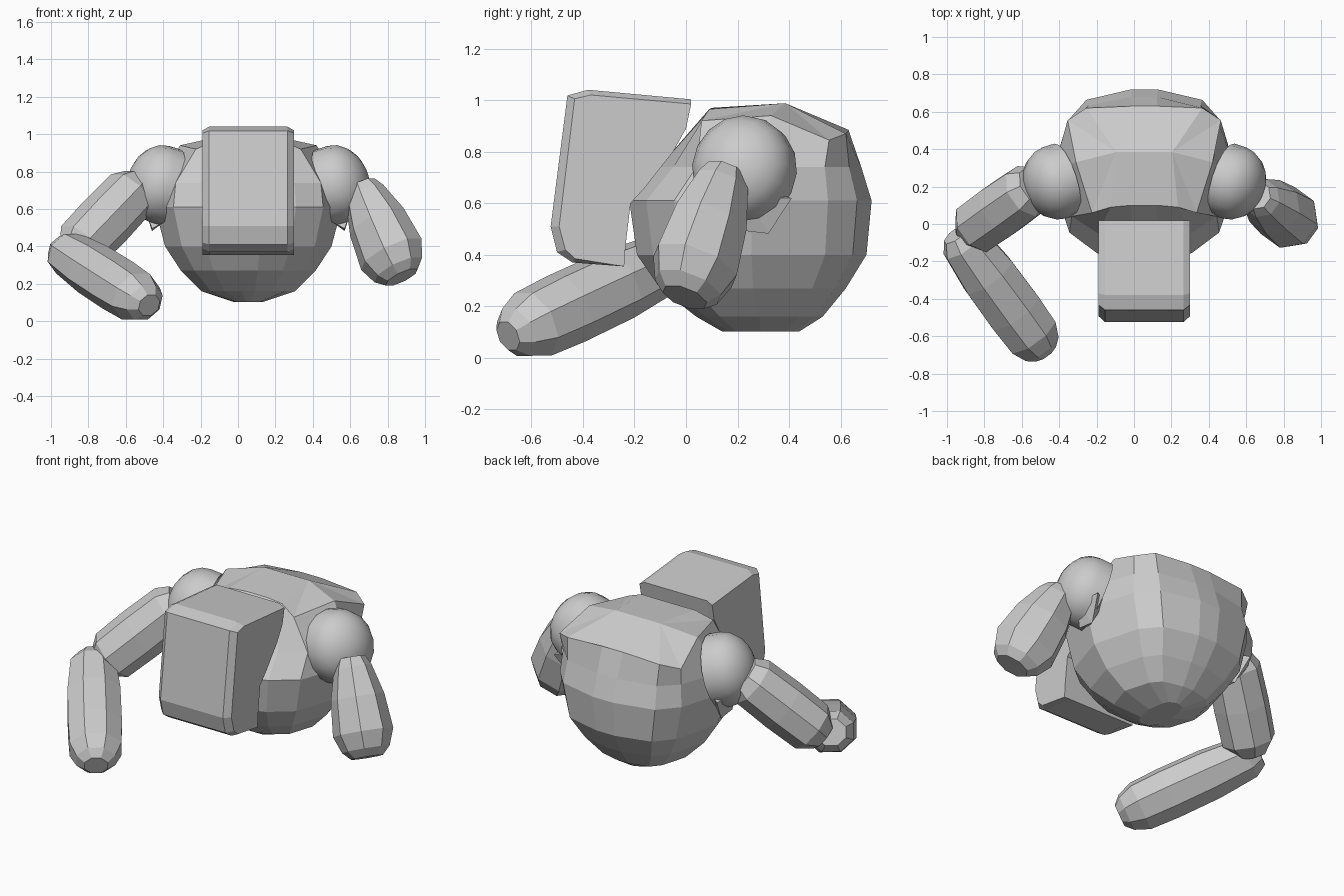
import bpy, bmesh, math
from mathutils import Vector, Matrix

if "Cube" in bpy.data.objects:
    bpy.data.objects.remove(bpy.data.objects["Cube"])

CX = 0.055  # symmetry plane of the torso
grey = bpy.data.materials.new("plain grey")
grey.diffuse_color = (0.6, 0.6, 0.6, 1)
grey.use_nodes = True
grey.node_tree.nodes["Principled BSDF"].inputs["Base Color"].default_value = grey.diffuse_color


def make(name, bm, smooth=False):
    bmesh.ops.recalc_face_normals(bm, faces=bm.faces[:])
    me = bpy.data.meshes.new(name)
    bm.to_mesh(me)
    bm.free()
    me.materials.append(grey)
    ob = bpy.data.objects.new(name, me)
    bpy.context.collection.objects.link(ob)
    if smooth:
        for p in me.polygons:
            p.use_smooth = True
    return ob


# Torso: horizontal rings (z, half width, front y, back y) of one faceted outline
outline = [(.14, 1), (.62, .88), (.82, .64), (1, 0), (.8, -.63), (.51, -.86), (.14, -1)]
levels = [(.103, .08, .14, .44), (.16, .25, .04, .53), (.27, .36, -.10, .62),
          (.40, .445, -.19, .70), (.61, .50, -.22, .72), (.74, .485, -.105, .68)]
rings = []
for z, w, f, b in levels:
    m, h = (f + b) / 2, (b - f) / 2
    rings.append([(u * w, m + v * h, z) for u, v in outline])
# shoulder line that closes the upper body
rings.append([(.07, .63, .885), (.31, .62, .87), (.41, .555, .845), (.365, .33, .94),
              (.28, .06, .92), (.18, .09, .965), (.07, .10, .97)])
bm = bmesh.new()
loops = []
for r in rings:
    right = [bm.verts.new((CX + x, y, z)) for x, y, z in r]
    left = [bm.verts.new((CX - x, y, z)) for x, y, z in r]
    loops.append(right + left[::-1])
for a, b in zip(loops, loops[1:]):
    for i in range(14):
        j = (i + 1) % 14
        bm.faces.new((a[i], a[j], b[j], b[i]))
bm.faces.new(loops[0][::-1])
t = loops[-1]
cr = bm.verts.new((CX + .15, .385, .988))
cl = bm.verts.new((CX - .15, .385, .988))
for f in ((t[0], t[1], cr, cl, t[12], t[13]), (t[1], t[2], cr), (t[12], cl, t[11]),
          (t[2], t[3], cr), (t[11], cl, t[10]), (t[3], t[4], cr), (t[10], cl, t[9]),
          (t[4], t[5], cr), (t[9], cl, t[8]), (t[5], t[6], t[7], t[8], cl, cr)):
    bm.faces.new(f)
make("torso", bm)

# Head: block with chamfered front edges, its back hugging the chest
back = [(-.24, .355), (-.235, .43), (-.215, .60), (-.16, .66), (-.05, .80), (0, .89)]
mid = [(.02, 1.003), (-.38, 1.04), (-.46, 1.018), (-.525, .51), (-.50, .41), (-.44, .37)] + back
edge = [(.02, .985), (-.37, 1.02), (-.432, 1.005), (-.492, .51), (-.468, .42), (-.43, .385)] + back
bm = bmesh.new()
cols = [[bm.verts.new((CX + x, y, z)) for y, z in prof]
        for x, prof in ((-.245, edge), (-.21, mid), (.21, mid), (.245, edge))]
n = len(mid)
for a, b in zip(cols, cols[1:]):
    for i in range(n):
        j = (i + 1) % n
        bm.faces.new((a[i], a[j], b[j], b[i]))
bm.faces.new(cols[0])
bm.faces.new(cols[-1][::-1])
make("head", bm)

# Shoulders: tilted open domes with a short rim, each with a pointed flap below
for s, n in ((1, "right"), (-1, "left")):
    bm = bmesh.new()
    bmesh.ops.create_uvsphere(bm, u_segments=16, v_segments=10, radius=1)
    bmesh.ops.delete(bm, geom=[v for v in bm.verts if v.co.z < -.01], context='VERTS')
    rim = [e for e in bm.edges if e.is_boundary]
    new = bmesh.ops.extrude_edge_only(bm, edges=rim)["geom"]
    for v in new:
        if isinstance(v, bmesh.types.BMVert):
            v.co.z -= .4
    rot = Matrix.Rotation(math.radians(-18 * s), 4, 'Z') @ Matrix.Rotation(math.radians(-16 * s), 4, 'Y')
    turn = Matrix.Rotation(math.radians(90 * s), 4, 'Y')
    mat = Matrix.Translation((CX + .48 * s, .22, .735)) @ rot @ Matrix.Diagonal((.165, .2, .21, 1)) @ turn
    bmesh.ops.transform(bm, matrix=mat, verts=bm.verts[:])
    make(n + "_shoulder", bm, True)
    bm = bmesh.new()
    for x, y, z in ((.515, .21, .495), (.515, .32, .482), (.55, .41, .62),
                    (.56, .24, .62), (.45, .22, .53), (.42, .32, .65)):
        bm.verts.new((CX + s * x, y, z))
    bmesh.ops.convex_hull(bm, input=bm.verts[:])
    make(n + "_shoulder_flap", bm)


# Limbs: eight-sided tapered tubes with rounded ends
def limb(name, start, end, su, sv, profile):
    a, b = Vector(start), Vector(end)
    d = (b - a).normalized()
    u = d.cross(Vector((0, 0, 1))).normalized()
    v = u.cross(d)
    bm = bmesh.new()
    loops = []
    for t, r in profile:
        c = a.lerp(b, t)
        loops.append([bm.verts.new(c + r * (u * su * math.cos(k) + v * sv * math.sin(k)))
                      for k in [(i + .5) * math.pi / 4 for i in range(8)]])
    for p, q in zip(loops, loops[1:]):
        for i in range(8):
            j = (i + 1) % 8
            bm.faces.new((p[i], p[j], q[j], q[i]))
    bm.faces.new(loops[0][::-1])
    bm.faces.new(loops[-1])
    make(name, bm)


limb("left_upper_arm", (-.53, .205, .725), (-.89, -.05, .35), 1.12, 1.1,
     [(0, .10), (.12, .135), (.5, .14), (.86, .135), (1, .08)])
limb("left_forearm", (-.945, -.05, .385), (-.475, -.69, .085), 1.17, 1.06,
     [(0, .075), (.08, .115), (.35, .135), (.65, .138), (.85, .132), (.95, .10), (1, .06)])
limb("right_arm", (.655, .155, .725), (.875, -.005, .235), 1.1, 1.24,
     [(0, .07), (.1, .095), (.4, .135), (.75, .152), (.92, .12), (1, .08)])
